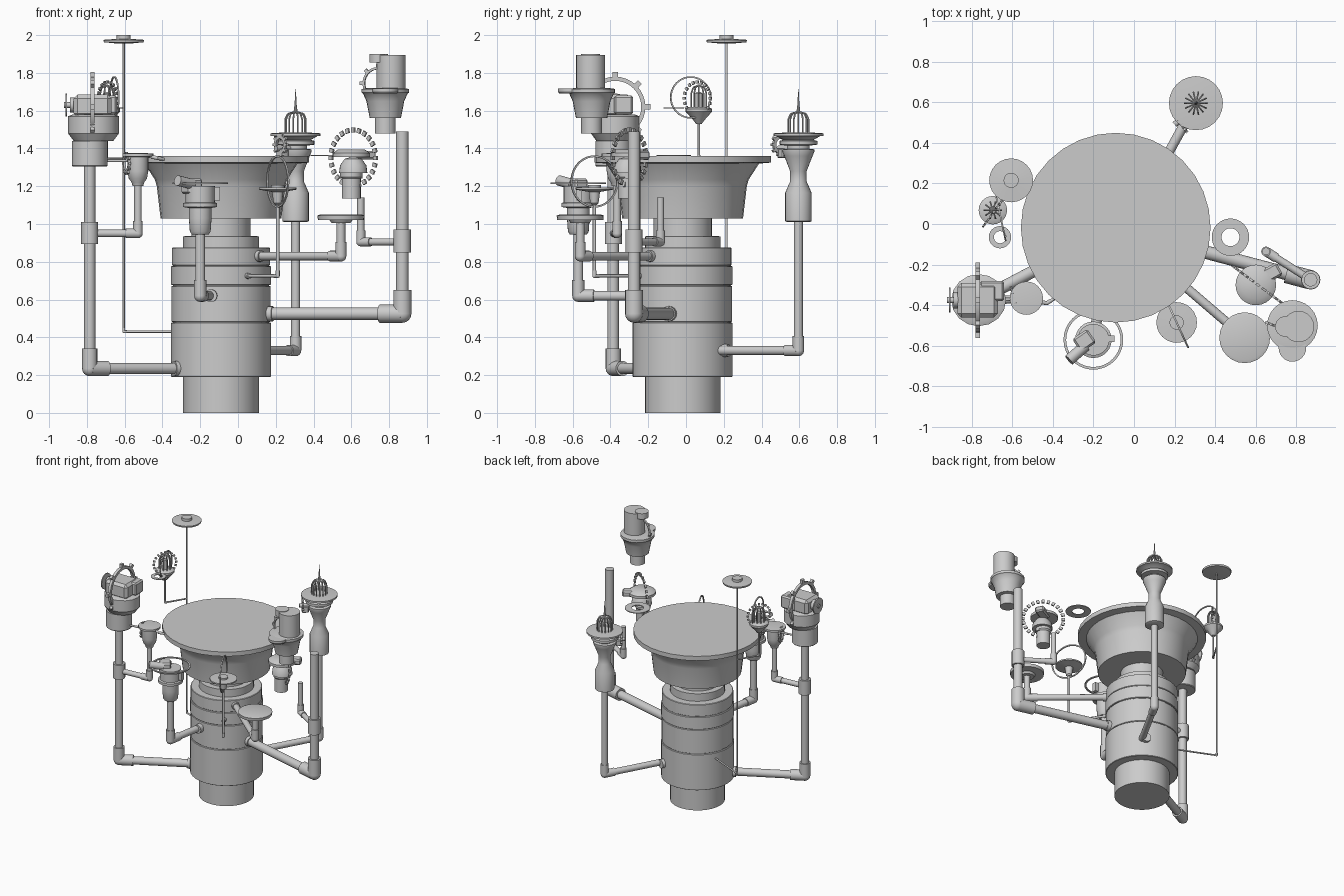
import bpy, bmesh
from math import pi, cos, sin
from mathutils import Vector, Matrix

if "Cube" in bpy.data.objects:
    bpy.data.objects.remove(bpy.data.objects["Cube"])

def finish(bm, name, smooth=True):
    bmesh.ops.recalc_face_normals(bm, faces=bm.faces)
    me = bpy.data.meshes.new(name)
    bm.to_mesh(me); bm.free()
    ob = bpy.data.objects.new(name, me)
    bpy.context.collection.objects.link(ob)
    if smooth:
        bpy.ops.object.select_all(action='DESELECT')
        ob.select_set(True)
        bpy.context.view_layer.objects.active = ob
        bpy.ops.object.shade_smooth_by_angle(angle=0.6)
    return ob

def frame(center, axis=(0, 0, 1)):
    return Matrix.Translation(center) @ Vector(axis).to_track_quat('Z', 'Y').to_matrix().to_4x4()

def lathe(name, prof, x, y, n=24):
    """Capped turned solid from (radius, z) pairs."""
    bm = bmesh.new()
    rings = [[bm.verts.new((x + r*cos(2*pi*i/n), y + r*sin(2*pi*i/n), z)) for i in range(n)] for r, z in prof]
    for a, b in zip(rings, rings[1:]):
        for i in range(n):
            bm.faces.new((a[i], a[(i+1) % n], b[(i+1) % n], b[i]))
    bm.faces.new(rings[0]); bm.faces.new(rings[-1])
    return finish(bm, name)

def add_tube(bm, a, b, r, n=16):
    a, b = Vector(a), Vector(b)
    bmesh.ops.create_cone(bm, cap_ends=True, segments=n, radius1=r, radius2=r, depth=(b-a).length,
                          matrix=frame((a+b)/2, b-a))

def rod(name, a, b, r, n=16):
    bm = bmesh.new(); add_tube(bm, a, b, r, n)
    return finish(bm, name)

def pipe(name, pts, r, elbow=1.25):
    """Straight runs with thicker elbow collars at the inner points."""
    bm = bmesh.new()
    P = [Vector(p) for p in pts]
    for a, b in zip(P, P[1:]):
        add_tube(bm, a, b, r)
    for i in range(1, len(P)-1):
        R = r*elbow
        bmesh.ops.create_uvsphere(bm, u_segments=16, v_segments=8, radius=R, matrix=Matrix.Translation(P[i]))
        for q in (P[i-1], P[i+1]):
            add_tube(bm, P[i], P[i] + (q-P[i]).normalized()*R*2.6, R)
    return finish(bm, name)

def block(name, center, size, rot=0, bevel=0):
    bm = bmesh.new()
    bmesh.ops.create_cube(bm, size=1, matrix=Matrix.Translation(center) @ Matrix.Rotation(rot, 4, 'Z') @ Matrix.Diagonal((*size, 1)))
    if bevel:
        bmesh.ops.bevel(bm, geom=bm.edges[:], offset=bevel, segments=1, affect='EDGES')
    return finish(bm, name, False)

def hoop(name, center, axis, r, width, depth, n=40, teeth=0, tooth=.02):
    """Flat rectangular-section ring, optionally with teeth."""
    bm = bmesh.new()
    M = frame(center, axis)
    sec = [(r-width, -depth/2), (r, -depth/2), (r, depth/2), (r-width, depth/2)]
    V = [[bm.verts.new(M @ Vector((q*cos(2*pi*i/n), q*sin(2*pi*i/n), h))) for q, h in sec] for i in range(n)]
    for i in range(n):
        for j in range(4):
            bm.faces.new((V[i][j], V[(i+1) % n][j], V[(i+1) % n][(j+1) % 4], V[i][(j+1) % 4]))
    add_teeth(bm, M, r, tooth, tooth, depth, teeth)
    return finish(bm, name)

def add_teeth(bm, M, r, length, width, depth, n):
    for i in range(n):
        bmesh.ops.create_cube(bm, size=1, matrix=M @ Matrix.Rotation(2*pi*i/n, 4, 'Z') @
                              Matrix.Translation((r+length/2-.002, 0, 0)) @ Matrix.Diagonal((length, width, depth, 1)))

def tooth_ring(name, center, axis, r, length, width, depth, n):
    bm = bmesh.new(); add_teeth(bm, frame(center, axis), r, length, width, depth, n)
    return finish(bm, name, False)

def cage(name, x, y, z, r, h, n):
    """Vertical bars bending in to a domed top."""
    bm = bmesh.new()
    for i in range(n):
        d = Vector((cos(2*pi*i/n), sin(2*pi*i/n), 0))
        p = [Vector((x, y, z)) + d*q*r + Vector((0, 0, t*h)) for q, t in ((1, 0), (1, .65), (.75, .9), (0, 1))]
        for a, b in zip(p, p[1:]):
            add_tube(bm, a, b, .0045, 6)
    return finish(bm, name)

CX, CY = -.09, -.018
# central tower: stacked drum sections
lathe("tower_foot", [(.2, 0), (.2, .2)], CX, CY, 32)
for i, (a, b, r) in enumerate([(.19, .478, .265), (.482, .673, .262), (.677, .777, .265), (.781, .875, .26)]):
    lathe(f"tower_drum_{i}", [(r-.004, a), (r, a+.003), (r, b-.003), (r-.004, b)], CX, CY, 32)
lathe("tower_core", [(.255, .25), (.255, .8)], CX, CY, 32)
lathe("tower_collar", [(.2, .87), (.2, .935), (.155, .936), (.155, 1.04)], CX, CY, 32)
# big bowl with flat lid
lathe("bowl", [(.32, 1.03), (.34, 1.2), (.35, 1.235), (.405, 1.32), (.467, 1.325), (.467, 1.36)], CX, CY, 32)

# left tall pipe and its branch
LX, LY = -.785, -.385
pipe("left_pipe", [(-.31, -.135, .235), (LX, LY, .235), (LX, LY, 1.32)], .03, 1.35)
rod("left_flange", (-.34, -.15, .235), (-.305, -.132, .235), .04)
rod("left_sleeve", (LX, LY, .895), (LX, LY, 1.01), .045)
pipe("left_branch", [(LX, LY, .95), (-.53, -.365, .95), (-.53, -.365, 1.24)], .02)
# left machine with wheel and gear
lathe("left_machine_base", [(.09, 1.305), (.095, 1.31), (.095, 1.44)], LX, LY)
ob = lathe("left_machine_body", [(.105, 1.44), (.135, 1.48), (.135, 1.57), (.11, 1.58)], 0, 0, 16)
ob.scale.y = .95
ob.location = (-.765, -.375, 0)
block("left_machine_head", (-.77, -.375, 1.625), (.2, .17, .12), 0, .02)
block("left_machine_side", (-.7, -.33, 1.63), (.12, .1, .1), 0, .01)
hoop("left_machine_gear", (-.77, -.375, 1.62), (1, 0, 0), .16, .022, .022, 32, 8, .028)
rod("left_axle", (-.92, -.375, 1.63), (-.8, -.375, 1.63), .015)
rod("left_wheel", (-.912, -.375, 1.63), (-.904, -.375, 1.63), .062)
rod("left_hub", (-.89, -.375, 1.63), (-.86, -.375, 1.63), .04)
rod("left_spindle", (-.64, -.37, 1.335), (-.54, -.37, 1.335), .007)
rod("left_link", (-.7, -.38, 1.335), (-.6, -.37, 1.335), .007)
# left cup
lathe("left_cup", [(.028, 1.2), (.033, 1.22), (.048, 1.24), (.055, 1.28), (.055, 1.355), (.082, 1.357), (.082, 1.372), (.05, 1.375)], -.53, -.365)
hoop("left_cup_gear", (-.59, -.365, 1.32), (1, .3, 0), .05, .014, .012, 24, 12, .012)
pipe("left_cup_feed", [(-.48, -.38, 1.36), (-.43, -.39, 1.35), (-.38, -.36, 1.34)], .008)

# front pipe with ringed machine
FX, FY = -.2, -.57
pipe("front_pipe", [(-.14, -.22, .62), (FX, FY, .62), (FX, FY, .96)], .026)
rod("front_flange", (-.14, -.22, .62), (-.145, -.31, .62), .034)
lathe("front_machine", [(.045, .945), (.055, .96), (.06, 1.03), (.06, 1.085), (.09, 1.09), (.09, 1.11), (.078, 1.115), (.078, 1.2)], FX, FY)
hoop("front_machine_ring", (FX, FY, 1.215), (0, 0, 1), .147, .013, .008)
rod("front_nozzle", (-.32, -.67, 1.23), (-.24, -.6, 1.21), .028)
block("front_machine_box", (-.245, -.575, 1.2), (.09, .08, .08), .6, .01)
block("front_machine_fin", (-.12, -.565, 1.16), (.05, .03, .07))

# front right tray
pipe("tray_pipe", [(.09, -.17, .83), (.545, -.56, .83), (.545, -.56, 1.02)], .023)
rod("tray_flange", (.085, -.165, .83), (.125, -.2, .83), .03)
lathe("tray", [(.05, 1.005), (.06, 1.02), (.122, 1.022), (.125, 1.045), (.11, 1.05)], .545, -.56)

# thin dish with upright hoop
pipe("dish_stem", [(.04, -.24, .725), (.21, -.485, .725), (.21, -.485, 1.13)], .009)
rod("dish_flange", (.04, -.22, .725), (.06, -.27, .725), .015)
lathe("dish", [(.012, 1.1), (.022, 1.11), (.03, 1.17), (.1, 1.182), (.1, 1.192), (.035, 1.194), (.035, 1.206)], .21, -.485)
hoop("dish_hoop", (.21, -.485, 1.225), (.25, .115, 0), .138, .009, .009)

# right tall pipe and branch
RX, RY = .87, -.275
pipe("right_pipe", [(.15, -.085, .525), (RX, RY, .525), (RX, RY, 1.49)], .033, 1.45)
rod("right_flange", (.15, -.085, .525), (.185, -.095, .525), .04)
rod("right_sleeve", (RX, RY, .85), (RX, RY, .97), .046)
pipe("right_branch", [(RX, RY, .905), (.65, -.135, .905), (.65, -.135, 1.14)], .019)
# right small machine with ring of teeth
lathe("right_machine", [(.05, 1.135), (.05, 1.24), (.058, 1.25), (.058, 1.285), (.045, 1.29)], .6, -.31)
lathe("right_machine_dome", [(.075, 1.27), (.07, 1.31), (.045, 1.345), (.012, 1.355)], .61, -.31)
lathe("right_machine_plate", [(.1, 1.355), (.1, 1.375), (.07, 1.395)], .6, -.3)
block("right_machine_arm", (.66, -.25, 1.365), (.13, .07, .045), .5, .01)
for s in (-1, 1):
    rod(f"right_machine_boss_{s}", (.6+s*.04, -.31, 1.24), (.6+s*.04, -.31, 1.31), .02)
tooth_ring("right_machine_teeth", (.61, -.3, 1.35), (.6, .8, 0), .137, .025, .021, .012, 24)
hoop("floating_washer", (.475, -.065, 1.362), (0, 0, 1), .092, .048, .006, 32)

# upper right machine
lathe("upper_machine", [(.055, 1.48), (.055, 1.56), (.083, 1.562), (.1, 1.65), (.118, 1.69), (.125, 1.695), (.125, 1.715), (.09, 1.72)], .78, -.5)
lathe("upper_machine_tank", [(.077, 1.715), (.077, 1.895)], .81, -.505)
lathe("upper_machine_lip", [(.06, 1.69), (.068, 1.7), (.068, 1.717)], .78, -.61)
lathe("upper_machine_cap", [(.05, 1.855), (.05, 1.9)], .745, -.505)
hoop("upper_machine_gear", (.74, -.52, 1.745), (.4, 1, 0), .085, .012, .012, 28, 8, .018)

# back right beacon
BX, BY = .305, .595
pipe("beacon_pipe", [(.07, .17, .33), (BX, BY, .33), (BX, BY, 1.03)], .024)
rod("beacon_flange", (.045, .175, .33), (.068, .225, .33), .034)
lathe("beacon_vase", [(.06, 1.01), (.07, 1.015), (.07, 1.165), (.044, 1.225), (.044, 1.28), (.075, 1.36), (.085, 1.385), (.085, 1.395), (.06, 1.398), (.06, 1.415), (.1, 1.42), (.1, 1.44), (.08, 1.445), (.115, 1.465), (.133, 1.467), (.133, 1.48), (.06, 1.485)], BX, BY)
cage("beacon_cage", BX, BY, 1.48, .055, .115, 14)
lathe("beacon_spire", [(.012, 1.585), (.006, 1.63), (.001, 1.715)], BX, BY, 10)
hoop("beacon_gear", (.225, .5, 1.42), (.8, .6, 0), .05, .018, .014, 24, 10, .014)
rod("beacon_axle", (.2, .49, 1.4), (.28, .56, 1.4), .015)
block("beacon_motor", (.235, .515, 1.375), (.05, .05, .05), .7, .006)

# back left mast with disc
MX, MY = -.605, .215
pipe("mast", [(-.3, .08, .43), (MX, MY, .43), (MX, MY, 1.98)], .006)
lathe("mast_disc", [(.03, 1.955), (.105, 1.962), (.108, 1.975), (.037, 1.98), (.037, 2.0)], MX, MY)
# lantern on a mast arm
EX, EY = -.695, .068
pipe("lantern_arm", [(MX, MY, 1.345), (EX, EY, 1.345), (EX, EY, 1.57)], .006)
lathe("lantern_dish", [(.015, 1.53), (.03, 1.55), (.07, 1.595), (.07, 1.61), (.05, 1.62)], EX, EY)
cage("lantern_cage", EX, EY, 1.61, .042, .125, 10)
lathe("lantern_core", [(.02, 1.61), (.02, 1.69), (.01, 1.7)], EX, EY, 12)
hoop("lantern_hoop", (-.655, .025, 1.67), (.92, .2, 0), .112, .008, .008)
tooth_ring("lantern_teeth", (-.69, .06, 1.665), (.75, -.55, 0), .08, .016, .014, .01, 20)
hoop("lantern_washer", (-.66, -.065, 1.615), (0, 0, 1), .055, .025, .006, 24)
